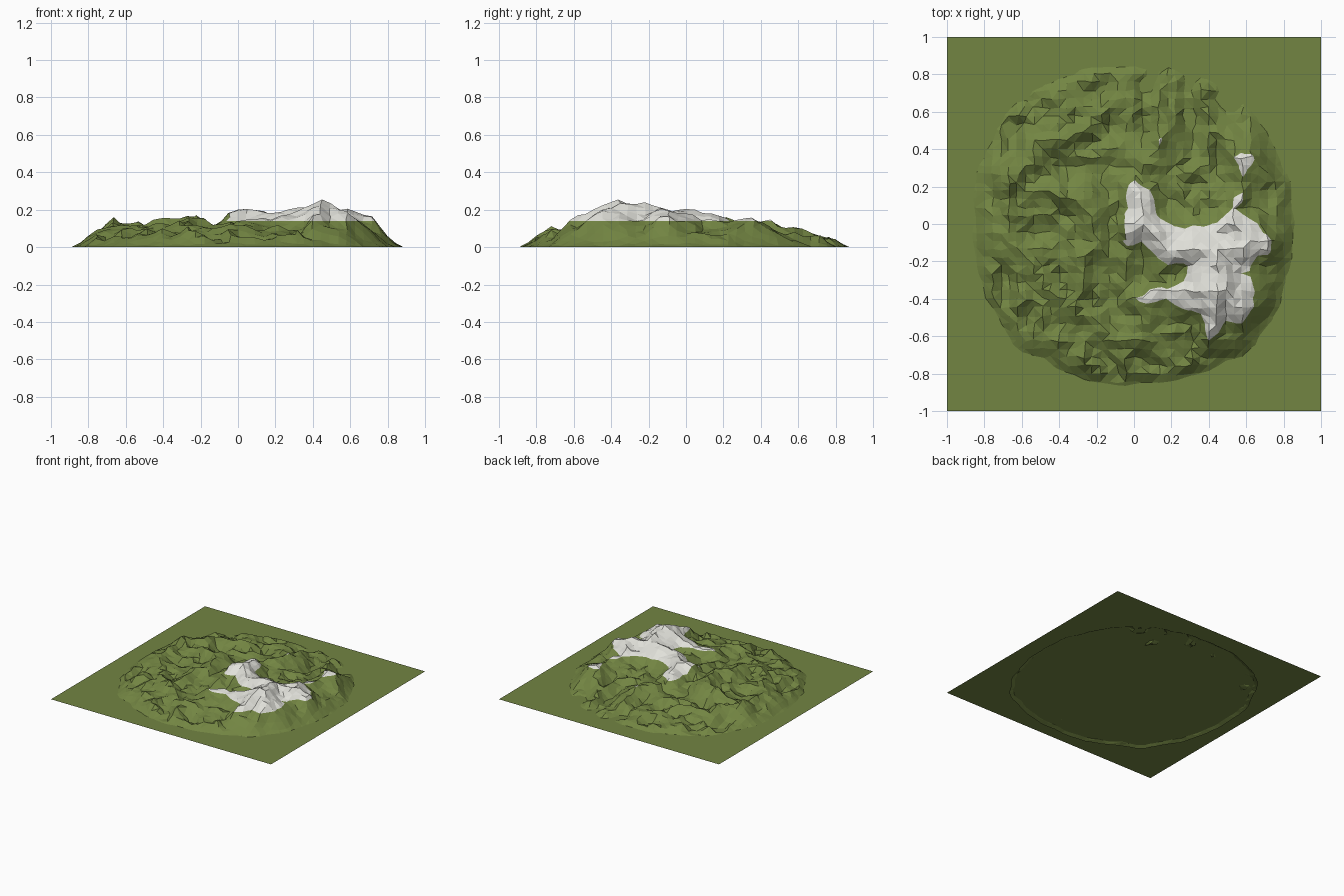
import bpy, bmesh, math, random
from mathutils import Vector, noise

if "Cube" in bpy.data.objects:
    bpy.data.objects.remove(bpy.data.objects["Cube"])

random.seed(4)
SNOW_LINE = 0.14
# foot radius of the massif every 45 degrees, starting at +x
FOOT = [0.88, 0.90, 0.87, 0.93, 0.89, 0.92, 0.88, 0.94]
# ridge lines as x, y, z
RIDGES = [
    [(0.0, 0.23, .155), (0.04, 0.0, .225), (0.2, -0.13, .185), (0.4, -0.13, .215), (0.68, -0.14, .18)],
    [(0.42, -0.12, .215), (0.46, -0.34, .255), (0.40, -0.6, .155)],
    [(0.04, -0.42, .15), (0.25, -0.36, .185), (0.46, -0.34, .255), (0.57, -0.48, .19)],
    [(0.57, -0.12, .2), (0.57, 0.18, .155), (0.6, 0.34, .155), (0.45, 0.48, .10)],
    [(0.0, 0.23, .135), (0.14, 0.4, .145), (0.16, 0.68, .08)],
    [(-0.68, -0.1, .12), (-0.66, 0.2, .15), (-0.5, 0.42, .125), (-0.25, 0.5, .11), (-0.1, 0.7, .08)],
    [(-0.66, -0.1, .13), (-0.42, -0.4, .13), (-0.1, -0.6, .12), (0.2, -0.6, .12)],
    [(-0.6, 0.2, .125), (-0.25, 0.12, .175), (-0.22, -0.1, .165), (-0.3, -0.4, .13)],
]


def material(name, rgb):
    m = bpy.data.materials.new(name)
    m.diffuse_color = (*rgb, 1)
    m.use_nodes = True
    m.node_tree.nodes["Principled BSDF"].inputs["Base Color"].default_value = m.diffuse_color
    return m


def foot_radius(angle):
    t = angle / (math.pi / 4) % 8
    i = int(t)
    f = t - i
    return FOOT[i % 8] * (1 - f) + FOOT[(i + 1) % 8] * f


def ridge_height(p):
    best = 0
    for line in RIDGES:
        for a, b in zip(line, line[1:]):
            a2, d = Vector(a[:2]), Vector(b[:2]) - Vector(a[:2])
            t = max(0, min(1, (p - a2).dot(d) / d.length_squared))
            dist = (p - a2 - d * t).length
            best = max(best, a[2] + (b[2] - a[2]) * t - 0.7 * dist)
    return best


def height(x, y):
    # ridges bent by noise, over rough foothills, limited by the outer slope
    q = Vector((x * 7, y * 7, 1.7))
    warp = Vector((noise.noise(q), noise.noise(q + Vector((9, 4, 2))))) * 0.06
    ridged = 1 - abs(noise.noise(Vector((x * 5, y * 5, 5.1)))) * 2
    fine = noise.noise(Vector((x * 11, y * 11, 8.3)))
    base = 0.095 - 0.04 * max(0, y) - 0.03 * math.hypot(x, y)
    hills = min(0.135, base + 0.06 * (ridged - 0.6) + 0.035 * fine)
    z = max(hills, ridge_height(Vector((x, y)) + warp) + 0.03 * fine)
    angle = math.atan2(y, x)
    wobble = 0.03 * noise.noise(Vector((math.cos(angle) * 5, math.sin(angle) * 5, 3)))
    gap = foot_radius(angle) + wobble - math.hypot(x, y)
    slope = 0.3 * gap + 4.0 * gap * abs(gap) + 0.05 * fine * min(1, max(0, gap * 5))
    return min(z, slope)


def finish(name, bm, mats):
    me = bpy.data.meshes.new(name)
    bm.to_mesh(me)
    bm.free()
    for m in mats:
        me.materials.append(m)
    ob = bpy.data.objects.new(name, me)
    bpy.context.collection.objects.link(ob)
    return ob


def cut(bm, z, clear=False):
    bmesh.ops.bisect_plane(bm, geom=bm.verts[:] + bm.edges[:] + bm.faces[:],
                           plane_co=(0, 0, z), plane_no=(0, 0, 1), clear_inner=clear)


grass = material("grass", (0.17, 0.235, 0.055))
snow = material("snow", (0.75, 0.75, 0.70))

# flat ground sheet, the massif foot sinks just below it
bm = bmesh.new()
bmesh.ops.create_grid(bm, x_segments=1, y_segments=1, size=1)
bmesh.ops.translate(bm, verts=bm.verts[:], vec=(0, 0, 0.014))
finish("ground_sheet", bm, [grass])

# mountain massif, trimmed at its foot and split along the snow line
bm = bmesh.new()
bmesh.ops.create_grid(bm, x_segments=44, y_segments=44, size=0.98)
for v in bm.verts:
    v.co.x += random.uniform(-0.008, 0.008)
    v.co.y += random.uniform(-0.008, 0.008)
    v.co.z = height(v.co.x, v.co.y)
bmesh.ops.triangulate(bm, faces=bm.faces[:])
cut(bm, 0.0, True)
cut(bm, SNOW_LINE)
for f in bm.faces:
    c = f.calc_center_median()
    f.material_index = int(c.z > SNOW_LINE and c.x > -0.06)
finish("mountains", bm, [grass, snow])
